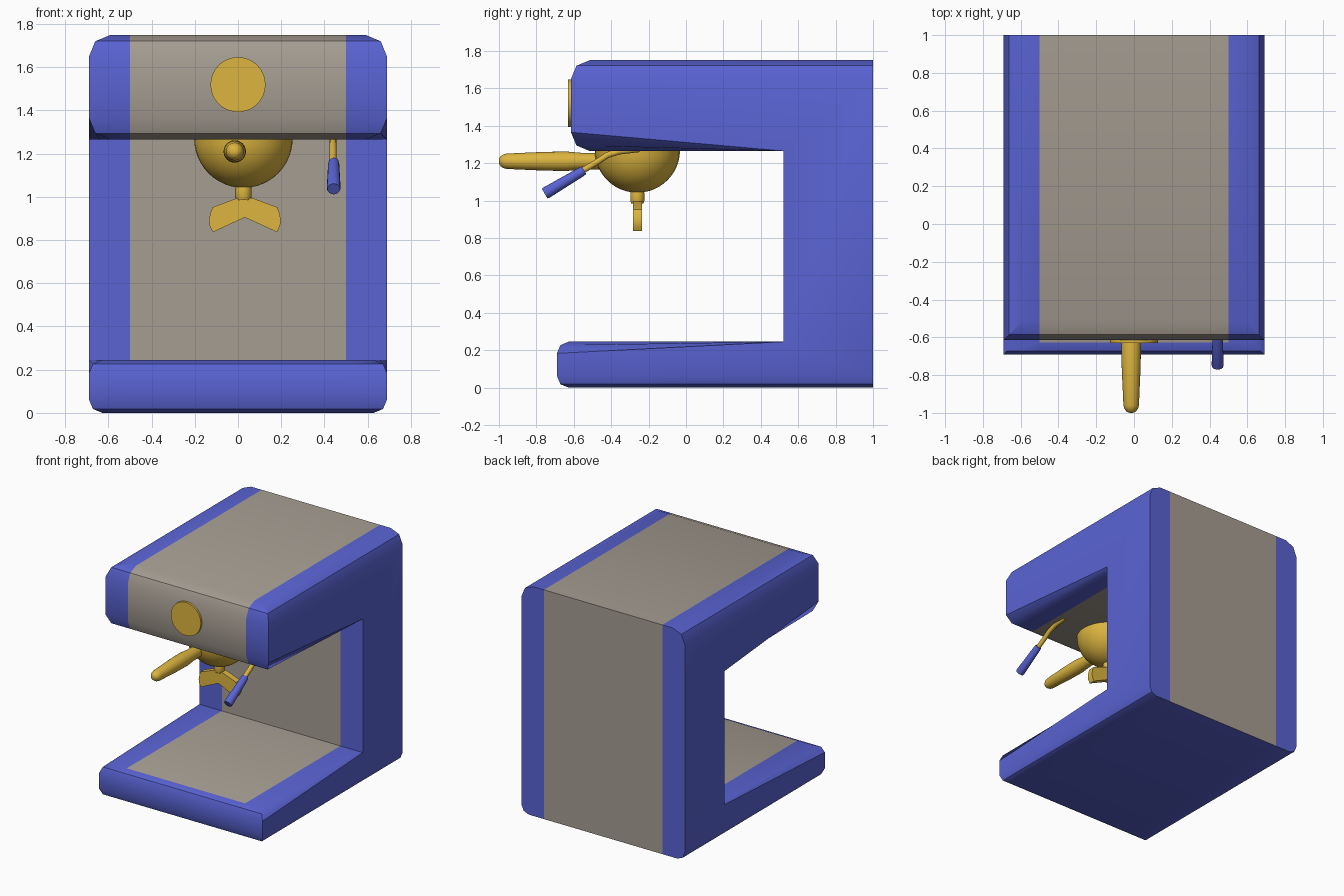
import bpy, bmesh, math
from mathutils import Vector

if "Cube" in bpy.data.objects:
    bpy.data.objects.remove(bpy.data.objects["Cube"])


def material(name, rgb):
    m = bpy.data.materials.new(name)
    m.diffuse_color = (*rgb, 1)
    m.use_nodes = True
    m.node_tree.nodes["Principled BSDF"].inputs["Base Color"].default_value = m.diffuse_color
    return m


BLUE = material("blue_enamel", (0.10, 0.125, 0.65))
BEIGE = material("beige_panel", (0.38, 0.34, 0.29))
GOLD = material("gold_metal", (0.72, 0.46, 0.05))


def add_object(name, bm, mats):
    bmesh.ops.recalc_face_normals(bm, faces=bm.faces)
    me = bpy.data.meshes.new(name)
    bm.to_mesh(me)
    bm.free()
    ob = bpy.data.objects.new(name, me)
    bpy.context.collection.objects.link(ob)
    for m in mats:
        me.materials.append(m)
    return ob


def activate(ob):
    bpy.ops.object.select_all(action='DESELECT')
    ob.select_set(True)
    bpy.context.view_layer.objects.active = ob


def smooth(ob, deg=30):
    activate(ob)
    bpy.ops.object.shade_smooth_by_angle(angle=math.radians(deg))


def prism(points, to_3d, depth):
    """Extrude a flat outline along a depth vector."""
    bm = bmesh.new()
    face = bm.faces.new([bm.verts.new(to_3d(*p)) for p in points])
    ext = bmesh.ops.extrude_face_region(bm, geom=[face])
    verts = [g for g in ext['geom'] if isinstance(g, bmesh.types.BMVert)]
    bmesh.ops.translate(bm, verts=verts, vec=depth)
    return bm


def lathe(name, profile, origin, axis, mat, steps=32):
    """Revolve (radius, distance) points about an axis."""
    bm = bmesh.new()
    vs = [bm.verts.new((r, 0, t)) for r, t in profile]
    edges = [bm.edges.new(p) for p in zip(vs, vs[1:])]
    bmesh.ops.spin(bm, geom=vs + edges, cent=(0, 0, 0), axis=(0, 0, 1),
                   angle=math.tau, steps=steps, use_duplicate=False)
    bmesh.ops.remove_doubles(bm, verts=bm.verts, dist=1e-4)
    bmesh.ops.rotate(bm, verts=bm.verts, cent=(0, 0, 0),
                     matrix=Vector(axis).to_track_quat('Z', 'Y').to_matrix())
    bmesh.ops.translate(bm, verts=bm.verts, vec=origin)
    ob = add_object(name, bm, [mat])
    smooth(ob, 40)
    return ob


# Body: C-shaped side profile, bevelled along its horizontal edges
W = 0.69
outline = [(-0.69, 0), (1, 0), (1, 1.75), (-0.615, 1.75),
           (-0.615, 1.265), (0.52, 1.265), (0.52, 0.245), (-0.69, 0.245)]
bm = prism(outline, lambda y, z: (-W, y, z), (2 * W, 0, 0))
weight = bm.edges.layers.float.new('bevel_weight_edge')
for e in bm.edges:
    a, b = (v.co for v in e.verts)
    vertical = abs(a.z - b.z) > 0.01
    at_back = a.y > 0.99 and b.y > 0.99
    if not vertical and not at_back:
        e[weight] = 1.0 if a.z > 1 else 0.62
body = add_object("machine_body", bm, [BLUE, BEIGE])
bev = body.modifiers.new("rounded_edges", 'BEVEL')
bev.width = 0.1
bev.segments = 2
bev.limit_method = 'WEIGHT'
bev.use_clamp_overlap = False
activate(body)
bpy.ops.object.modifier_apply(modifier=bev.name)

# Beige centre band on every face except the base front and underside
bm = bmesh.new()
bm.from_mesh(body.data)
for x in (-0.5, 0.5):
    bmesh.ops.bisect_plane(bm, geom=bm.verts[:] + bm.edges[:] + bm.faces[:],
                           plane_co=(x, 0, 0), plane_no=(1, 0, 0))
for f in bm.faces:
    c = f.calc_center_median()
    base_front = c.y < -0.62 and c.z < 0.3
    underside = c.z < 0.05
    f.material_index = int(abs(c.x) < 0.49 and not base_front and not underside)
bm.to_mesh(body.data)
bm.free()
smooth(body)

# Round gauge on the front of the head
lathe("front_gauge", [(0, 0), (0.127, 0), (0.127, 0.03), (0, 0.03)],
      (0, -0.60, 1.52), (0, -1, 0), GOLD, 48)

# Brew head: half sphere hanging below the head
R = 0.228
bowl = [(R * math.cos(a), R * math.sin(a))
        for a in (i * math.pi / 24 for i in range(12))] + [(0, R)]
lathe("brew_head", [(0, 0)] + bowl, (0.025, -0.26, 1.27), (0, 0, -1), GOLD)

# Filter handle pointing forward
lathe("filter_handle",
      [(0, 0), (0.042, 0), (0.045, 0.16), (0.052, 0.24), (0.050, 0.36),
       (0.041, 0.56), (0.037, 0.575), (0.026, 0.592), (0.013, 0.599), (0, 0.60)],
      (-0.015, -0.40, 1.21), (0, -1, 0), GOLD, 24)

# Spout collar and twin spout
lathe("spout_collar", [(0, 0), (0.034, 0), (0.038, 0.025), (0.038, 0.06),
                       (0.033, 0.075), (0, 0.075)],
      (0.025, -0.26, 1.06), (0, 0, -1), GOLD, 20)
half = [(0.035, 0.995), (0.15, 0.952), (0.16, 0.925), (0.166, 0.895),
        (0.163, 0.865), (0.148, 0.837)]
spout = half + [(0, 0.905)] + [(-x, z) for x, z in reversed(half)]
bm = prism(spout, lambda x, z: (x + 0.032, -0.283, z), (0, 0.048, 0))
smooth(add_object("twin_spout", bm, [GOLD]))

# Steam wand: bent tube with a blue grip
curve = bpy.data.curves.new("steam_wand", 'CURVE')
curve.dimensions = '3D'
curve.bevel_depth = 0.017
curve.bevel_resolution = 3
curve.use_fill_caps = True
path = [(-0.25, 1.275), (-0.36, 1.262), (-0.42, 1.243), (-0.48, 1.203), (-0.57, 1.15)]
spline = curve.splines.new('POLY')
spline.points.add(len(path) - 1)
for p, (y, z) in zip(spline.points, path):
    p.co = (0.44, y, z, 1)
curve.materials.append(GOLD)
wand = bpy.data.objects.new("steam_wand", curve)
bpy.context.collection.objects.link(wand)

lathe("steam_wand_grip", [(0, 0), (0.023, 0), (0.026, 0.02), (0.032, 0.235),
                          (0.029, 0.245), (0, 0.245)],
      (0.443, -0.545, 1.162), (0, -0.21, -0.125), BLUE, 16)
